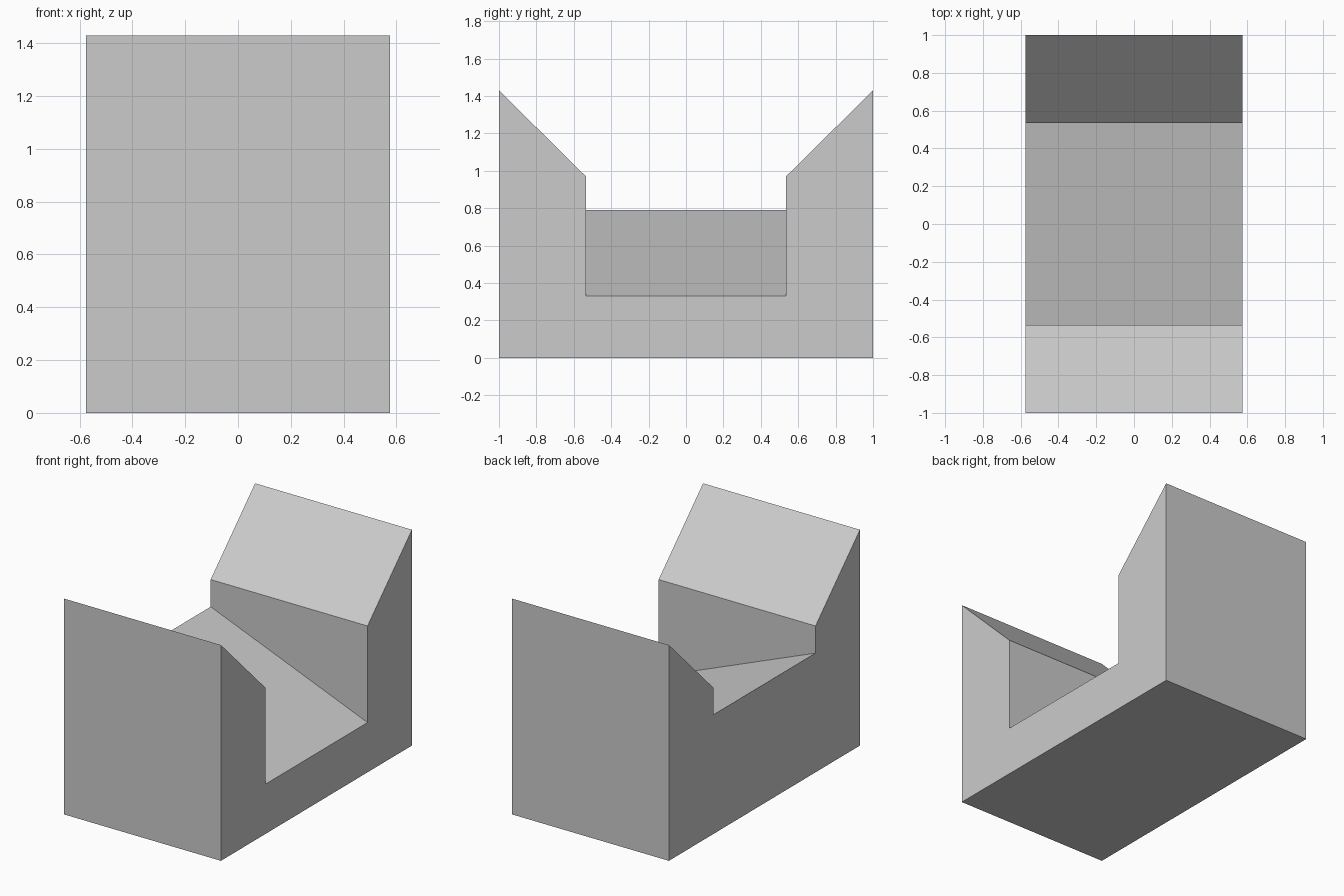
import bpy, bmesh

if "Cube" in bpy.data.objects:
    bpy.data.objects.remove(bpy.data.objects["Cube"])

HALF_W = 0.575           # half width along x
INNER, OUTER = 0.535, 1.0
PEAK, LIP = 1.43, 0.97   # outer and inner wall heights


def end_profile(x, floor_z):
    """Channel cross-section in the yz plane, mirrored about y = 0."""
    half = [(OUTER, 0), (OUTER, PEAK), (INNER, LIP), (INNER, floor_z)]
    outline = half + [(-y, z) for y, z in reversed(half)]
    return [bm.verts.new((x, y, z)) for y, z in outline]


# Channel block: floor ramps from the low right end up to the left end
bm = bmesh.new()
right = end_profile(HALF_W, 0.33)
left = end_profile(-HALF_W, 0.79)
bm.faces.new(right)
bm.faces.new(left[::-1])
n = len(right)
for i in range(n):
    j = (i + 1) % n
    bm.faces.new((right[i], left[i], left[j], right[j]))
bmesh.ops.recalc_face_normals(bm, faces=bm.faces)

mesh = bpy.data.meshes.new("ramped_channel_block")
bm.to_mesh(mesh)
bm.free()
block = bpy.data.objects.new("ramped_channel_block", mesh)
bpy.context.collection.objects.link(block)
